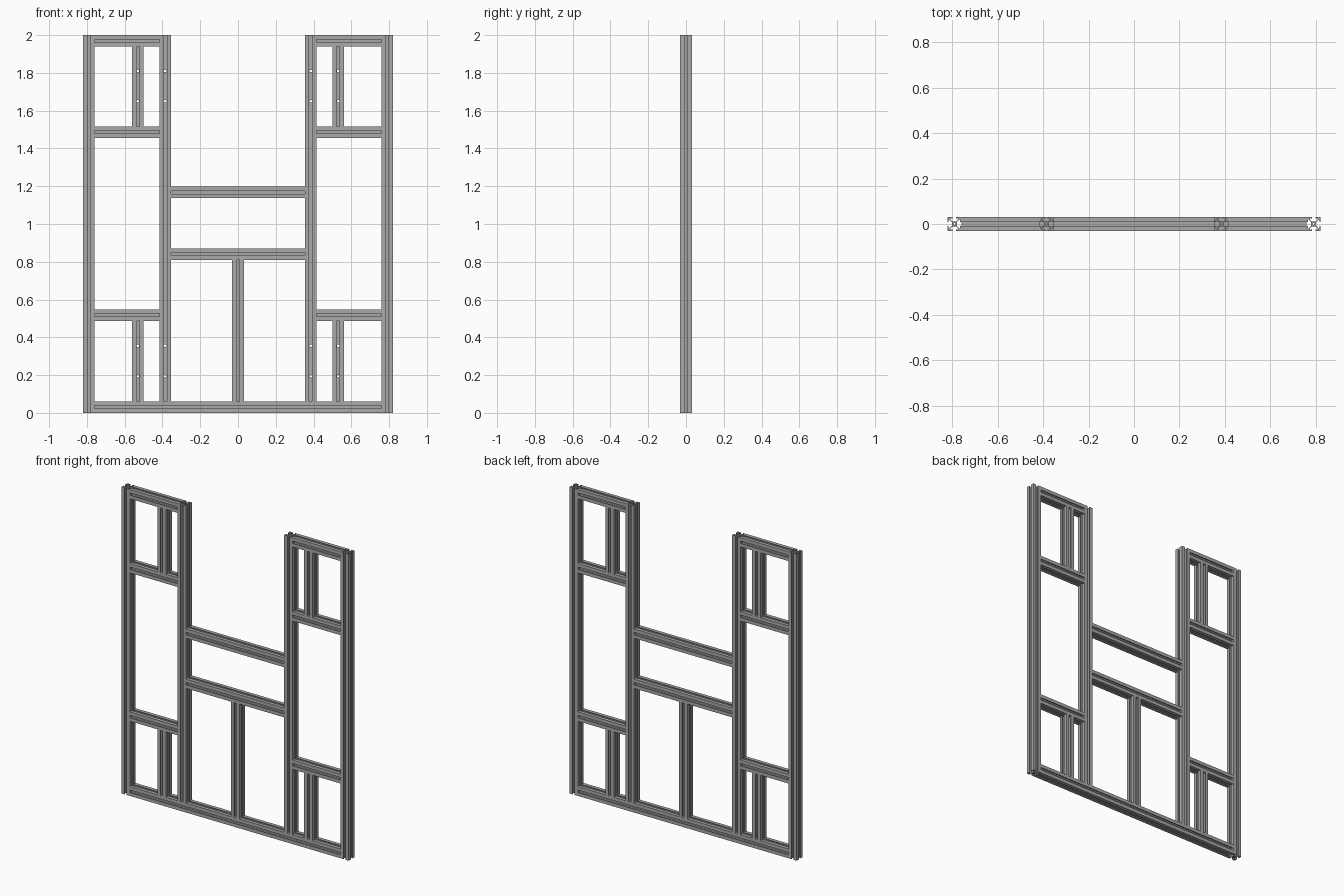
import bpy
import bmesh
from math import cos, sin, pi
from mathutils import Matrix, Vector

cube = bpy.data.objects.get("Cube")
if cube:
    bpy.data.objects.remove(cube)

S = 0.061          # side of the square extrusion
H = S / 2
OUTER, INNER, STUB = 0.79, 0.385, 0.53   # upright centre lines

metal = bpy.data.materials.new("aluminium grey")
metal.use_nodes = True
grey = (0.4, 0.4, 0.4, 1)
metal.diffuse_color = grey
metal.node_tree.nodes["Principled BSDF"].inputs["Base Color"].default_value = grey


def slotted_outline():
    """Square section with a T-slot in each of its four sides."""
    quarter = [(H, -H), (H, -0.008), (0.025, -0.008), (0.025, -0.019),
               (0.021, -0.019), (0.011, -0.009), (0.011, 0.009),
               (0.021, 0.019), (0.025, 0.019), (0.025, 0.008), (H, 0.008)]
    turns = [(1, 0), (0, 1), (-1, 0), (0, -1)]
    return [(x * c - y * s, x * s + y * c) for c, s in turns for x, y in quarter]


def section_mesh(name, length):
    """Extrude the outline, with its centre bore, along z."""
    curve = bpy.data.curves.new(name, "CURVE")
    curve.dimensions = "2D"
    curve.fill_mode = "BOTH"
    curve.extrude = length / 2
    bore = [(0.005 * cos(i * pi / 6), 0.005 * sin(i * pi / 6)) for i in range(12)]
    for points in (slotted_outline(), bore):
        spline = curve.splines.new("POLY")
        spline.points.add(len(points) - 1)
        for p, (x, y) in zip(spline.points, points):
            p.co = (x, y, 0, 1)
        spline.use_cyclic_u = True
    temp = bpy.data.objects.new(name, curve)
    mesh = bpy.data.meshes.new_from_object(temp)
    bpy.data.objects.remove(temp)
    bpy.data.curves.remove(curve)
    bm = bmesh.new()
    bm.from_mesh(mesh)
    bmesh.ops.remove_doubles(bm, verts=bm.verts, dist=1e-5)
    bmesh.ops.recalc_face_normals(bm, faces=bm.faces)
    for f in bm.faces:
        f.smooth = False
    bm.to_mesh(mesh)
    bm.free()
    mesh.name = name
    mesh.materials.clear()
    mesh.materials.append(metal)
    return mesh


def beam(name, start, end):
    """Place an extrusion between two (x, z) points."""
    a, b = Vector((start[0], 0, start[1])), Vector((end[0], 0, end[1]))
    obj = bpy.data.objects.new(name, section_mesh(name, (b - a).length))
    bpy.context.collection.objects.link(obj)
    obj.location = (a + b) / 2
    if abs(b.x - a.x) > abs(b.z - a.z):
        obj.rotation_euler = (0, pi / 2, 0)
    return obj


def drill(obj, x, heights):
    """Bore bolt holes from front to back through an upright."""
    bm = bmesh.new()
    for z in heights:
        place = Matrix.Translation((x, 0, z)) @ Matrix.Rotation(pi / 2, 4, "X")
        bmesh.ops.create_cone(bm, cap_ends=True, segments=12, radius1=0.007,
                              radius2=0.007, depth=0.1, matrix=place)
    mesh = bpy.data.meshes.new("drill_cutter")
    bm.to_mesh(mesh)
    bm.free()
    cutter = bpy.data.objects.new("drill_cutter", mesh)
    bpy.context.collection.objects.link(cutter)
    cutter.hide_render = True
    cutter.hide_viewport = True
    cutter.display_type = "WIRE"
    mod = obj.modifiers.new("bolt holes", "BOOLEAN")
    mod.object = cutter
    mod.operation = "DIFFERENCE"
    mod.solver = "EXACT"


# Heights of the rail centre lines
FOOT, LOW, HIGH, TOP = H, 0.518, 1.486, 2 - H
LOW_HOLES, HIGH_HOLES = (0.195, 0.355), (1.65, 1.81)

# Side towers, mirrored
for side, s in (("left", 1), ("right", -1)):
    beam(side + "_outer_post", (s * OUTER, 0), (s * OUTER, 2))
    post = beam(side + "_inner_post", (s * INNER, S), (s * INNER, 2))
    drill(post, s * INNER, LOW_HOLES + HIGH_HOLES)
    for level, z in (("lower", LOW), ("upper", HIGH), ("top", TOP)):
        beam(f"{side}_{level}_rail", (s * (INNER + H), z), (s * (OUTER - H), z))
    for level, z0, z1, holes in (("lower", FOOT, LOW, LOW_HOLES),
                                 ("upper", HIGH, TOP, HIGH_HOLES)):
        stub = beam(f"{side}_{level}_stub", (s * STUB, z0 + H), (s * STUB, z1 - H))
        drill(stub, s * STUB, holes)

# Shared base and centre bay
beam("base_rail", (H - OUTER, FOOT), (OUTER - H, FOOT))
for name, z in (("lower_cross_rail", 0.841), ("upper_cross_rail", 1.168)):
    beam(name, (H - INNER, z), (INNER - H, z))
beam("centre_post", (0, S), (0, 0.841 - H))
